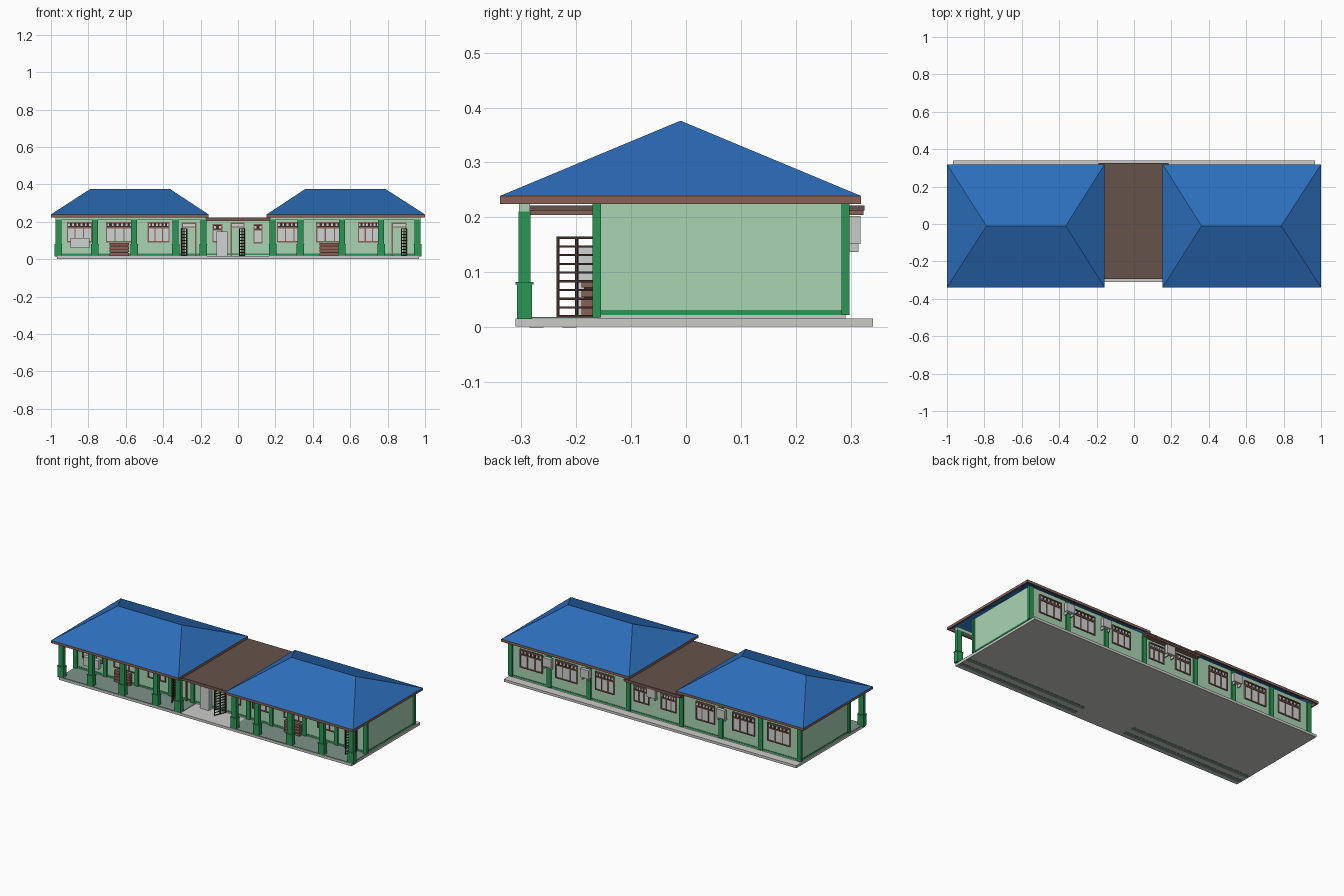
import bpy, bmesh, math
from mathutils import Matrix, Vector

old = bpy.data.objects.get("Cube")
if old:
    bpy.data.objects.remove(old, do_unlink=True)


def material(name, rgb):
    col = [(c / 255) ** 2.2 for c in rgb] + [1.0]
    m = bpy.data.materials.new(name)
    m.use_nodes = True
    m.diffuse_color = col
    m.node_tree.nodes["Principled BSDF"].inputs["Base Color"].default_value = col
    return m


BLUE = material("roof blue", (48, 110, 186))
BROWN = material("trim brown", (136, 98, 87))
ROOF = material("flat roof brown", (102, 83, 76))
DARK = material("dark metal", (68, 50, 46))
WALL = material("wall light green", (168, 212, 178))
GREEN = material("post green", (46, 150, 85))
GREY = material("concrete grey", (202, 202, 200))
TILE = material("porch tile", (122, 145, 134))
PANE = material("pale glass", (205, 210, 208))

parts = {}  # name -> (bmesh, material)


def box(name, mat, x0, x1, y0, y1, z0, z1, turn=None):
    """Add a box, given by its bounds, to the named part."""
    bm = parts.setdefault(name, (bmesh.new(), mat))[0]
    centre = Vector((x0 + x1, y0 + y1, z0 + z1)) / 2
    m = Matrix.Translation(centre) @ Matrix.Diagonal((x1 - x0, y1 - y0, z1 - z0, 1))
    bmesh.ops.create_cube(bm, size=1, matrix=(turn @ m) if turn else m)


def plate(name, mat, x0, x1, y, side, out, z0, z1):
    """Box lying against a wall at y, sticking outwards by out."""
    a, b = sorted((y - side * 0.002, y + side * out))
    box(name, mat, x0, x1, a, b, z0, z1)


def window(tag, cx, w, y, side, z0=0.09, z1=0.2, panes=3):
    x0, x1, t, zt = cx - w / 2, cx + w / 2, 0.006, z1 - 0.032
    f = tag + "_window_frames"
    plate(tag + "_window_glass", PANE, x0, x1, y, side, 0.002, z0, zt)
    plate(tag + "_window_transoms", DARK, x0, x1, y, side, 0.003, zt, z1)
    for z in (z0, zt - t / 2, z1 - t):
        plate(f, BROWN, x0, x1, y, side, 0.007, z, z + t)
    for x in (x0, x1 - t):
        plate(f, BROWN, x, x + t, y, side, 0.007, z0, z1)
    for i in range(1, panes):
        x = x0 + w * i / panes
        plate(f, BROWN, x - t / 2, x + t / 2, y, side, 0.006, z0, zt)
    n = panes * 2
    for i in range(n):
        x = x0 + w * (i + 0.5) / n
        plate(tag + "_transom_glass", PANE, x - 0.005, x + 0.005, y, side, 0.005, zt + 0.008, z1 - 0.01)


def door(cx, w, hinge):
    """Framed doorway with a barred gate standing open on one side."""
    x0, x1, t, top = cx - w / 2, cx + w / 2, 0.007, 0.195
    for x in (x0, x1 - t):
        plate("door_frames", BROWN, x, x + t, FRONT, -1, 0.008, 0.018, top)
    for z in (0.168, top - t):
        plate("door_frames", BROWN, x0, x1, FRONT, -1, 0.008, z, z + t)
    plate("door_transoms", PANE, x0, x1, FRONT, -1, 0.002, 0.17, top)
    hx = x0 if hinge < 0 else x1
    angle = -math.radians(68 if hinge < 0 else 112)
    turn = Matrix.Translation((hx, FRONT - 0.004, 0)) @ Matrix.Rotation(angle, 4, "Z")
    for x in (0, 0.035, 0.072):
        box("barred_gates", DARK, x, x + 0.005, -0.002, 0.002, 0.018, 0.165, turn)
    for i in range(10):
        z = 0.018 + i * 0.0159
        box("barred_gates", DARK, 0, 0.077, -0.002, 0.002, z, z + 0.004, turn)


FRONT, BACK, END = -0.16, 0.29, 0.962

# Foundation and porch tiles
box("foundation", GREY, -0.968, 0.968, -0.31, 0.34, 0.001, 0.016)
box("wall_footing", GREY, -END, END, FRONT, BACK, 0.01, 0.023)
for s in (-1, 1):
    a, b = sorted((s * 0.165, s * 0.966))
    box("porch_floor", TILE, a, b, -0.308, FRONT, 0.015, 0.019)
    for y in (-0.285, -0.225):
        box("underside_strips", TILE, a, b, y, y + 0.026, 0, 0.002)

# Walls with skirting
for s in (-1, 1):
    a, b = sorted((s * 0.17, s * END))
    box("wing_walls", WALL, a, b, FRONT, BACK, 0.022, 0.226)
    a, b = sorted((s * 0.17, s * 0.975))
    box("porch_beams", WALL, a, b, -0.304, -0.284, 0.209, 0.228)
box("middle_walls", WALL, -0.175, 0.175, FRONT, BACK, 0.022, 0.208)
box("skirting", GREEN, -END - 0.002, END + 0.002, FRONT - 0.002, BACK + 0.002, 0.022, 0.031)

# Porch posts and wall pilasters
for s in (-1, 1):
    for p in (0.96, 0.765, 0.555, 0.334, 0.185):
        x = s * p
        box("porch_posts", GREEN, x - 0.02, x + 0.02, -0.308, -0.28, 0.015, 0.078)
        box("porch_posts", GREEN, x - 0.022, x + 0.022, -0.31, -0.278, 0.078, 0.082)
        box("porch_posts", GREEN, x - 0.016, x + 0.016, -0.305, -0.283, 0.082, 0.211)
        if p in (0.96, 0.185):
            box("front_pilasters", GREEN, x - 0.012, x + 0.012, -0.17, -0.155, 0.018, 0.224)
        else:
            plate("front_pilasters", GREEN, x - 0.012, x + 0.012, FRONT, -1, 0.008, 0.018, 0.224)
    for p in (0.956, 0.70, 0.437, 0.175):
        box("back_pilasters", GREEN, s * p - 0.014, s * p + 0.014, 0.283, 0.298, 0.022,
            0.224 if p > 0.2 else 0.21)

# Hipped wing roofs, open underneath, with a fascia board around the eaves
Y0, Y1 = -0.339, 0.319
for name, x0, x1, r0, r1 in (("right_wing", -1, -0.157, -0.789, -0.365),
                             ("left_wing", 0.153, 1, 0.361, 0.787)):
    bm = bmesh.new()
    a, b, c, d, e, f = [bm.verts.new(v) for v in (
        (x0, Y0, 0.239), (x1, Y0, 0.239), (x1, Y1, 0.239), (x0, Y1, 0.239),
        (r0, -0.01, 0.376), (r1, -0.01, 0.376))]
    for face in ((a, b, f, e), (b, c, f), (c, d, e, f), (d, a, e)):
        bm.faces.new(face)
    parts[name + "_roof"] = (bm, BLUE)
    n, t = name + "_fascia", 0.008
    for y in (Y0, Y1 - t):
        box(n, BROWN, x0, x1, y, y + t, 0.224, 0.239)
    for x in (x0, x1 - t):
        box(n, BROWN, x, x + t, Y0, Y1, 0.224, 0.239)

# Flat middle roof
box("middle_roof", ROOF, -0.19, 0.185, -0.294, 0.325, 0.213, 0.222)
box("middle_fascia", BROWN, -0.187, 0.182, -0.292, 0.323, 0.204, 0.213)

# Wing fronts: three windows, a door and a slatted bench each
for dx in (0, 1.124):
    for cx, w in ((-0.848, 0.135), (-0.633, 0.146), (-0.424, 0.118)):
        window("front", cx + dx, w, FRONT, -1)
    door(-0.262 + dx, 0.08, -1 if dx == 0 else 1)
    x0, x1 = -0.687 + dx, -0.583 + dx
    for i in range(4):
        z = 0.02 + i * 0.0175
        box("slatted_benches", BROWN, x0, x1, -0.19, -0.17, z, z + 0.014)
    box("bench_backs", DARK, x0 + 0.004, x1 - 0.004, -0.186, -0.168, 0.018, 0.084)

# Middle front: door, two small windows, cabinet, and a basin on the wing
door(-0.002, 0.076, 1)
window("front", -0.11, 0.052, FRONT, -1, 0.09, 0.188, 1)
window("front", 0.107, 0.05, FRONT, -1, 0.085, 0.188, 1)
box("cabinet", PANE, -0.115, -0.055, -0.196, -0.165, 0.016, 0.148)
box("wash_basin", PANE, -0.895, -0.795, -0.185, -0.16, 0.06, 0.112)

# Back windows
for s in (-1, 1):
    for cx, w in ((0.82, 0.15), (0.587, 0.146), (0.333, 0.126)):
        window("back", s * cx, w, BACK, 1)
    window("back", s * 0.09, 0.102, BACK, 1, 0.09, 0.19)

# Outdoor cooling units on brackets
for x in (0.70, 0.45, 0.01, -0.45):
    box("cooling_units", GREY, x - 0.028, x + 0.028, 0.298, 0.318, 0.152, 0.203)
    for s in (-1, 1):
        bx = x + s * 0.02
        box("unit_brackets", GREY, bx - 0.003, bx + 0.003, 0.288, 0.314, 0.137, 0.154)

# Turn the collected parts into objects
for name, (bm, mat) in parts.items():
    mesh = bpy.data.meshes.new(name)
    bmesh.ops.recalc_face_normals(bm, faces=bm.faces) if "_roof" not in name else None
    bm.to_mesh(mesh)
    bm.free()
    mesh.materials.append(mat)
    bpy.context.scene.collection.objects.link(bpy.data.objects.new(name, mesh))
